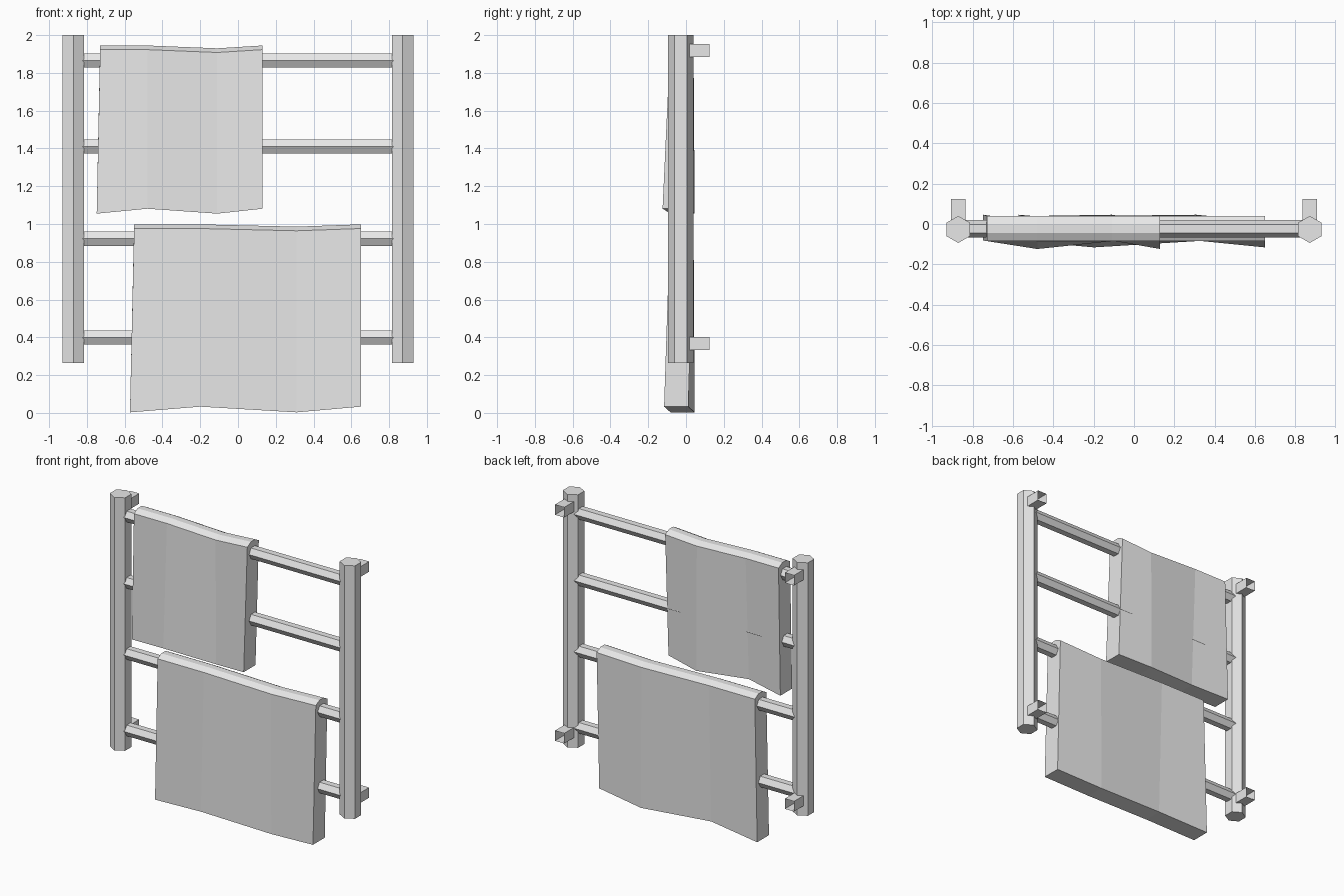
import bpy, bmesh, math
from mathutils import Matrix, Vector

if "Cube" in bpy.data.objects:
    bpy.data.objects.remove(bpy.data.objects["Cube"], do_unlink=True)

grey = bpy.data.materials.new("light_grey")
grey.use_nodes = True
colour = (0.8, 0.8, 0.8, 1)
grey.diffuse_color = colour
grey.node_tree.nodes["Principled BSDF"].inputs["Base Color"].default_value = colour


def finish(name, bm):
    bmesh.ops.recalc_face_normals(bm, faces=bm.faces)
    mesh = bpy.data.meshes.new(name)
    bm.to_mesh(mesh)
    bm.free()
    mesh.materials.append(grey)
    bpy.context.collection.objects.link(bpy.data.objects.new(name, mesh))


def hex_bar(name, centre, radius, length, rotation):
    bm = bmesh.new()
    bmesh.ops.create_cone(bm, cap_ends=True, segments=6, radius1=radius, radius2=radius,
                          depth=length, matrix=Matrix.Translation(centre) @ rotation)
    # turn the bar so that one ridge points to the front
    ridge = min(bm.verts, key=lambda v: v.co.y).co - Vector(centre)
    if abs(abs(ridge.y) - radius) > radius * 0.05:
        axis = rotation @ Vector((0, 0, 1))
        bmesh.ops.rotate(bm, verts=bm.verts, cent=centre,
                         matrix=Matrix.Rotation(math.radians(30), 3, axis))
    finish(name, bm)


def bracket(name, x, z):
    # square stub, open at the wall end
    bm = bmesh.new()
    size = Matrix.Diagonal((0.07, 0.115, 0.07, 1))
    bmesh.ops.create_cube(bm, size=1, matrix=Matrix.Translation((x, 0.067, z)) @ size)
    bm.faces.ensure_lookup_table()
    wall_end = max(bm.faces, key=lambda f: f.calc_center_median().y)
    bmesh.ops.delete(bm, geom=[wall_end], context='FACES_ONLY')
    finish(name, bm)


def towel(name, xs, flare, top, dip, bottom, wave, sway):
    # folded cloth: the same six-point section in four columns, hem swaying in and out
    bm = bmesh.new()
    rings = []
    for i, x in enumerate(xs):
        t = top - (dip if i == 2 else 0)
        odd = i % 2
        hem = bottom + wave * odd
        low_x = x - (flare if i == 0 else 0)
        shift = -sway * odd
        section = [(low_x, -0.082 + shift, hem), (x, -0.085, t - 0.022), (x, -0.045, t),
                   (x, 0.0, t), (x, 0.04, t - 0.022), (low_x, 0.046 + shift, hem)]
        rings.append([bm.verts.new(p) for p in section])
    for a, b in zip(rings, rings[1:]):
        for j in range(6):
            k = (j + 1) % 6
            bm.faces.new((a[j], a[k], b[k], b[j]))
    bm.faces.new(rings[0])
    bm.faces.new(rings[-1])
    finish(name, bm)


# Posts and wall brackets
for side, x in (("left", 0.872), ("right", -0.872)):
    hex_bar(side + "_post", (x, -0.027, 1.1325), 0.067, 1.735, Matrix.Identity(4))
    bracket(side + "_upper_bracket", x, 1.918)
    bracket(side + "_lower_bracket", x, 0.368)

# Rungs
for i, z in enumerate((0.398, 0.922, 1.41, 1.865)):
    hex_bar(f"rung_{i + 1}", (0, -0.023, z), 0.043, 1.72,
            Matrix.Rotation(math.radians(90), 4, 'Y'))

# Towels
towel("upper_towel", (-0.73, -0.48, -0.11, 0.13), 0.018, 1.945, 0.015, 1.055, 0.026, 0.042)
towel("lower_towel", (-0.55, -0.20, 0.31, 0.65), 0.022, 0.998, 0.012, 0.003, 0.03, 0.034)
